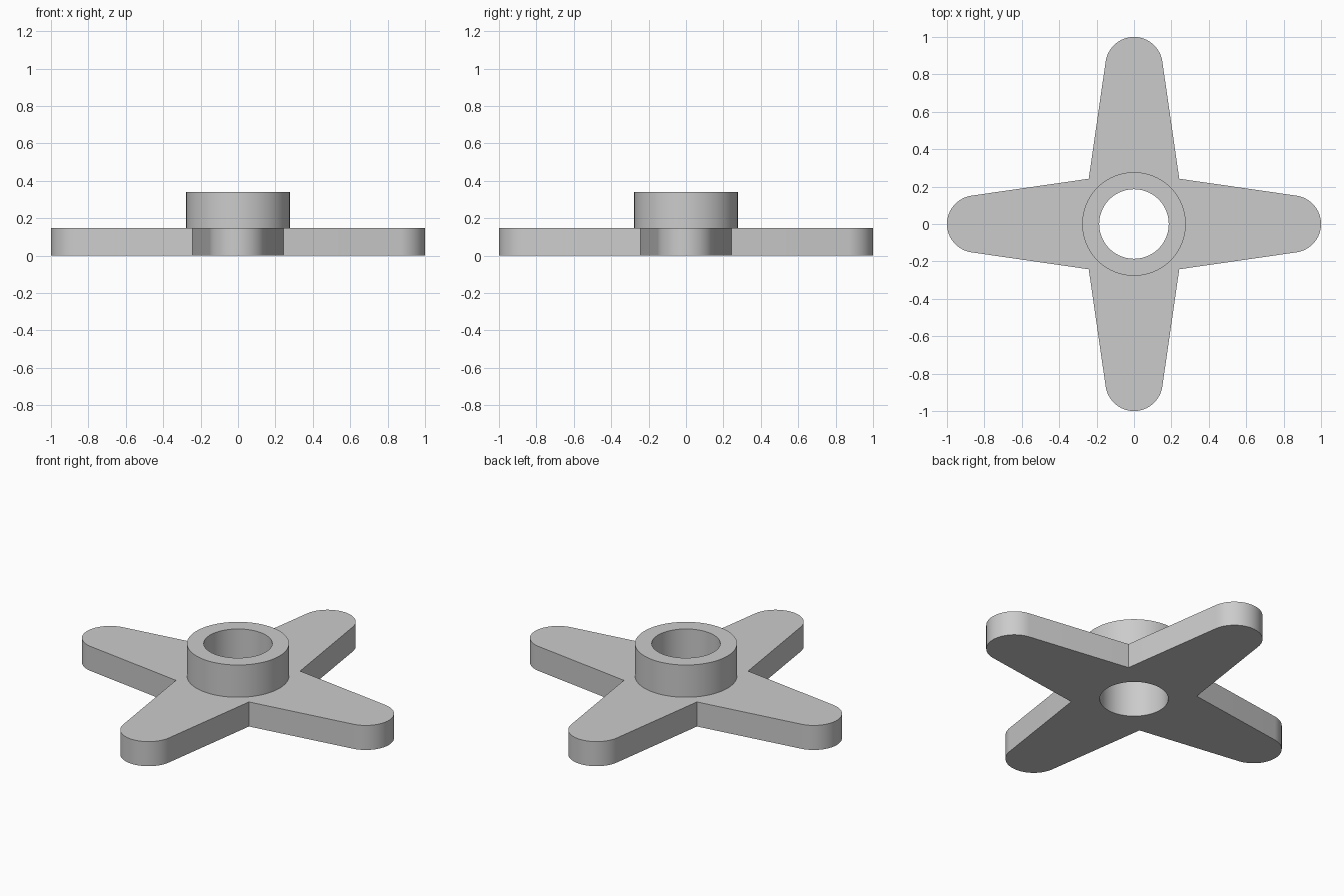
import bpy, bmesh
from math import sin, cos, pi, atan2, acos, hypot, radians
from mathutils import Matrix

if "Cube" in bpy.data.objects:
    bpy.data.objects.remove(bpy.data.objects["Cube"])

PLATE_H, TOP = 0.147, 0.34
TIP_R, CORNER = 0.153, 0.242
HUB_R, BORE_R = 0.277, 0.186


def prism(name, outline, z0, z1):
    bm = bmesh.new()
    face = bm.faces.new([bm.verts.new((x, y, z0)) for x, y in outline])
    new = bmesh.ops.extrude_face_region(bm, geom=[face])["geom"]
    bmesh.ops.translate(bm, vec=(0, 0, z1 - z0),
                        verts=[v for v in new if isinstance(v, bmesh.types.BMVert)])
    bmesh.ops.recalc_face_normals(bm, faces=bm.faces)
    mesh = bpy.data.meshes.new(name)
    bm.to_mesh(mesh)
    bm.free()
    obj = bpy.data.objects.new(name, mesh)
    bpy.context.collection.objects.link(obj)
    return obj


def circle(r, n=96):
    return [(r * cos(2 * pi * i / n), r * sin(2 * pi * i / n)) for i in range(n)]


def combine(obj, tool, operation):
    bpy.context.view_layer.objects.active = obj
    mod = obj.modifiers.new(operation, 'BOOLEAN')
    mod.operation, mod.object, mod.solver = operation, tool, 'EXACT'
    bpy.ops.object.modifier_apply(modifier=mod.name)
    bpy.data.objects.remove(tool)


# One tapered arm: inner corner, then a round tip tangent to both sides
centre = 1 - TIP_R
dx, dy = CORNER - centre, -CORNER
start = atan2(dy, dx) + acos(TIP_R / hypot(dx, dy))
arm = [(CORNER, -CORNER)]
for i in range(33):
    a = start - 2 * start * i / 32
    arm.append((centre + TIP_R * cos(a), TIP_R * sin(a)))

# Four arms around the middle
outline = []
for k in range(4):
    turn = Matrix.Rotation(k * pi / 2, 2)
    for x, y in arm:
        outline.append((turn[0][0] * x + turn[0][1] * y, turn[1][0] * x + turn[1][1] * y))
cross = prism("cross_handle", outline, 0, PLATE_H)

# Raised hub and through bore
combine(cross, prism("hub", circle(HUB_R), PLATE_H / 2, TOP), 'UNION')
combine(cross, prism("bore", circle(BORE_R), -0.1, TOP + 0.1), 'DIFFERENCE')

bpy.ops.object.select_all(action='DESELECT')
cross.select_set(True)
bpy.context.view_layer.objects.active = cross
bpy.ops.object.shade_smooth_by_angle(angle=radians(30))
